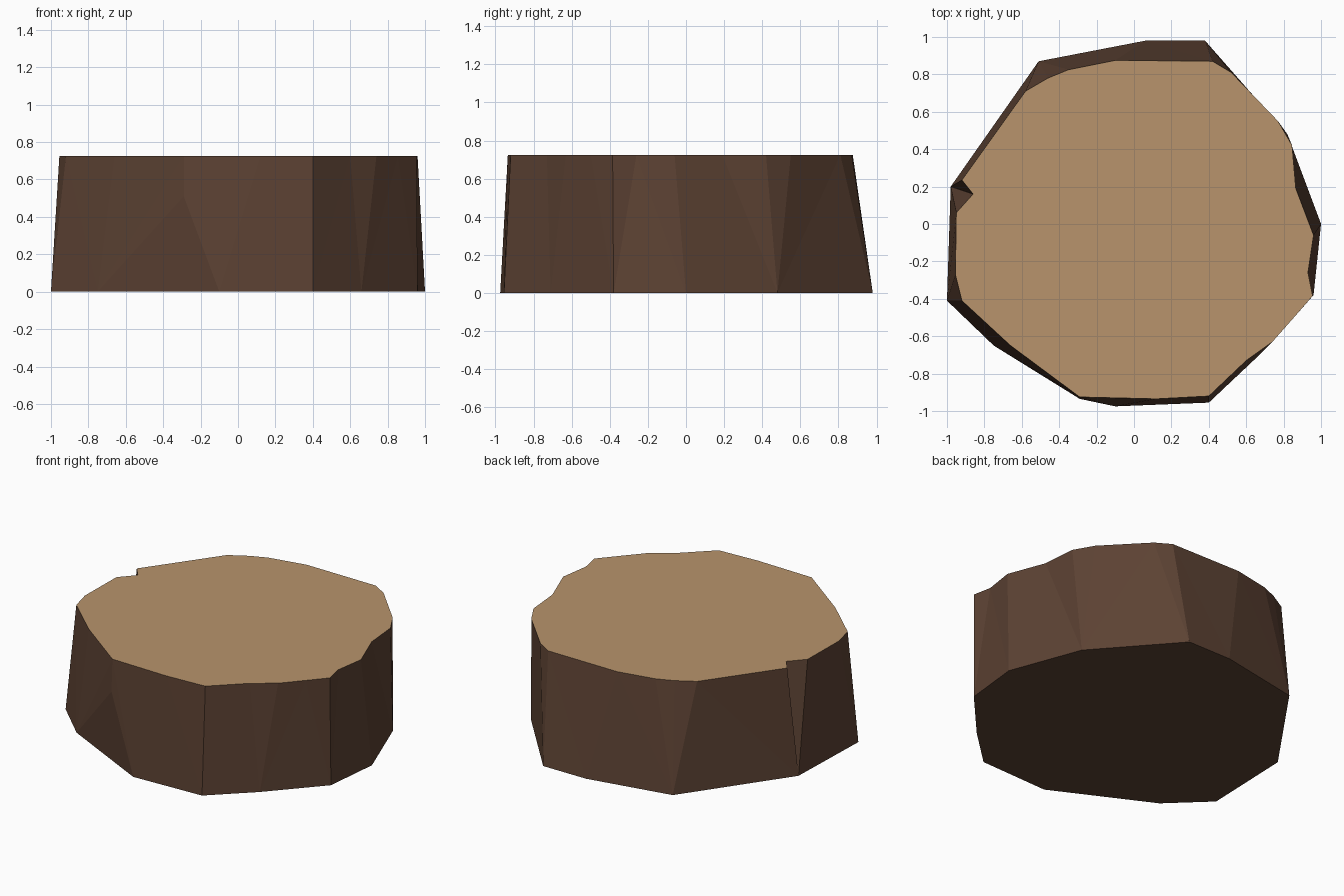
import bpy
import bmesh
from math import atan2, tau
from mathutils import Vector

cube = bpy.data.objects.get("Cube")
if cube:
    bpy.data.objects.remove(cube)


def material(name, color):
    mat = bpy.data.materials.new(name)
    mat.use_nodes = True
    mat.diffuse_color = color
    mat.node_tree.nodes["Principled BSDF"].inputs["Base Color"].default_value = color
    return mat


HEIGHT = 0.725

# Outlines run counter-clockwise from the left side
base_outline = [(1, 0), (.82, .48), (.38, .98), (.06, .98), (-.51, .87),
                (-.98, .2), (-1, -.41), (-.75, -.65), (-.1, -.975),
                (.4, -.955), (.66, -.71), (.96, -.38)]
cut_outline = [(.865, .19), (.845, .42), (.77, .55), (.52, .81), (.42, .87),
               (-.1, .875), (-.35, .825), (-.46, .78), (-.58, .71),
               (-.92, .235), (-.86, .16), (-.95, .06), (-.955, -.27),
               (-.92, -.41), (-.66, -.65), (-.29, -.925), (.12, -.935),
               (.4, -.92), (.6, -.73), (.74, -.63), (.855, -.5),
               (.955, -.385), (.93, -.26), (.96, -.06)]


def edge_angle(a, b):
    mid = a.co + b.co
    return atan2(mid.y, mid.x) % tau


bm = bmesh.new()
base = [bm.verts.new((x, y, 0)) for x, y in base_outline]
cut = [bm.verts.new((x, y, HEIGHT)) for x, y in cut_outline]

# Bark walls: zip the two outlines together in order of edge direction
steps = []
for ring in (base, cut):
    for i, v in enumerate(ring):
        steps.append((edge_angle(v, ring[(i + 1) % len(ring)]), ring is cut, i))
steps.sort()
lower, upper = base[0], cut[0]
for angle, is_cut, i in steps:
    if is_cut:
        upper = cut[(i + 1) % len(cut)]
        bm.faces.new((cut[i], lower, upper))
    else:
        lower = base[(i + 1) % len(base)]
        bm.faces.new((base[i], lower, upper))

# Raised ridge point on the front bark
knot = Vector((-.29, -.935, .51))
ridge_face = min(bm.faces, key=lambda f: (f.calc_center_median() - Vector((-.38, -.85, .24))).length)
poked = bmesh.ops.poke(bm, faces=[ridge_face])
poked["verts"][0].co = knot

# Underside and sawn top
bm.faces.new(list(reversed(base)))
bm.faces.new(cut).material_index = 1
bmesh.ops.recalc_face_normals(bm, faces=bm.faces)

mesh = bpy.data.meshes.new("tree_stump")
bm.to_mesh(mesh)
bm.free()
mesh.materials.append(material("dark bark", (.107, .054, .033, 1)))
mesh.materials.append(material("sawn wood", (.479, .296, .150, 1)))
stump = bpy.data.objects.new("tree_stump", mesh)
bpy.context.collection.objects.link(stump)
